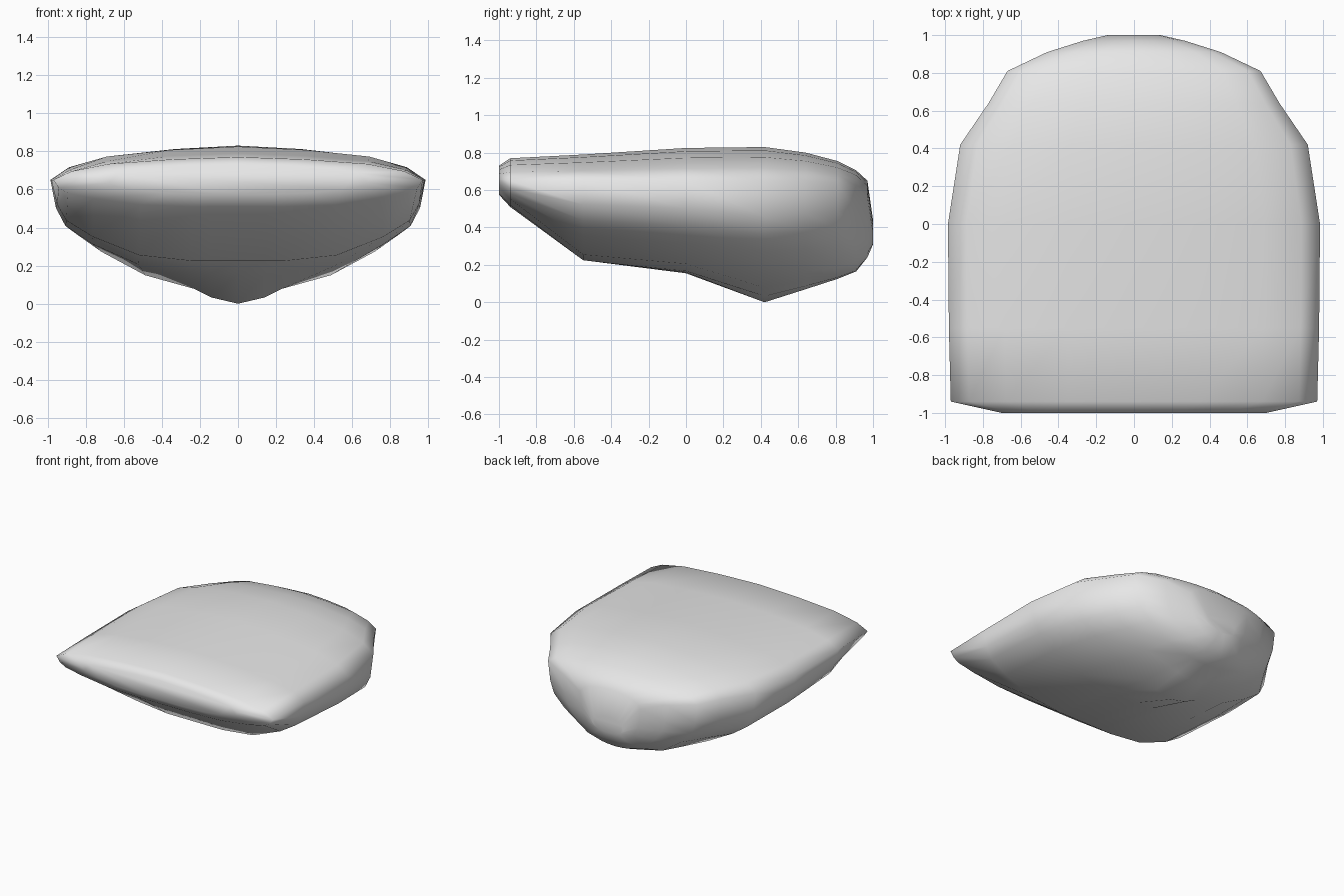
import bpy
import bmesh

cube = bpy.data.objects.get("Cube")
if cube:
    bpy.data.objects.remove(cube, do_unlink=True)

# Single light grey material
grey = bpy.data.materials.new("light grey")
grey.use_nodes = True
grey.diffuse_color = (0.8, 0.8, 0.8, 1)
grey.node_tree.nodes["Principled BSDF"].inputs["Base Color"].default_value = (0.8, 0.8, 0.8, 1)

# Cross-section stations: y, half width, crown z, rim z, base z, keel sharpness
STATIONS = [
    (-1.0, 0.70, 0.73, 0.66, 0.575, 0),
    (-0.94, 0.97, 0.77, 0.65, 0.51, 0),
    (-0.55, 0.98, 0.79, 0.65, 0.225, 0),
    (0.0, 0.985, 0.825, 0.65, 0.155, 0.2),
    (0.42, 0.92, 0.83, 0.65, 0.0, 1),
    (0.64, 0.77, 0.80, 0.65, 0.07, 0.6),
    (0.81, 0.67, 0.755, 0.64, 0.125, 0.3),
    (0.91, 0.46, 0.705, 0.62, 0.165, 0.2),
    (0.97, 0.27, 0.65, 0.56, 0.24, 0),
    (1.0, 0.14, 0.44, 0.37, 0.31, 0),
]
# Fraction of half width -> fraction of rise or drop from the rim
CROWN = [(0, 1), (0.36, 0.9), (0.7, 0.7), (0.9, 0.38)]
# Fraction of half width -> drop for a flat base, drop for a keeled base
BASE = [(0.97, 0.3, 0.3), (0.92, 0.5, 0.44), (0.78, 0.7, 0.58),
        (0.53, 0.93, 0.77), (0.25, 1, 0.88), (0.15, 1, 0.95), (0, 1, 1)]


def section(y, width, crown, rim, base, keel):
    """Closed ring of points, from the crown down one side and back up the other."""
    half = [(t * width, y, rim + (crown - rim) * f) for t, f in CROWN]
    half.append((width, y, rim))
    for t, flat, sharp in BASE:
        drop = flat + (sharp - flat) * keel
        half.append((t * width, y, rim - (rim - base) * drop))
    return half + [(-x, yy, z) for x, yy, z in reversed(half[1:-1])]


# Cushion body: loft the sections and close both ends
bm = bmesh.new()
rings = [[bm.verts.new(p) for p in section(*s)] for s in STATIONS]
for a, b in zip(rings, rings[1:]):
    n = len(a)
    for i in range(n):
        j = (i + 1) % n
        bm.faces.new((a[i], a[j], b[j], b[i]))
bm.faces.new(rings[0])
bm.faces.new(rings[-1])
bmesh.ops.recalc_face_normals(bm, faces=bm.faces)
for face in bm.faces:
    face.smooth = True
mesh = bpy.data.meshes.new("cushion_body")
bm.to_mesh(mesh)
bm.free()
mesh.materials.append(grey)
body = bpy.data.objects.new("cushion_body", mesh)
bpy.context.collection.objects.link(body)
